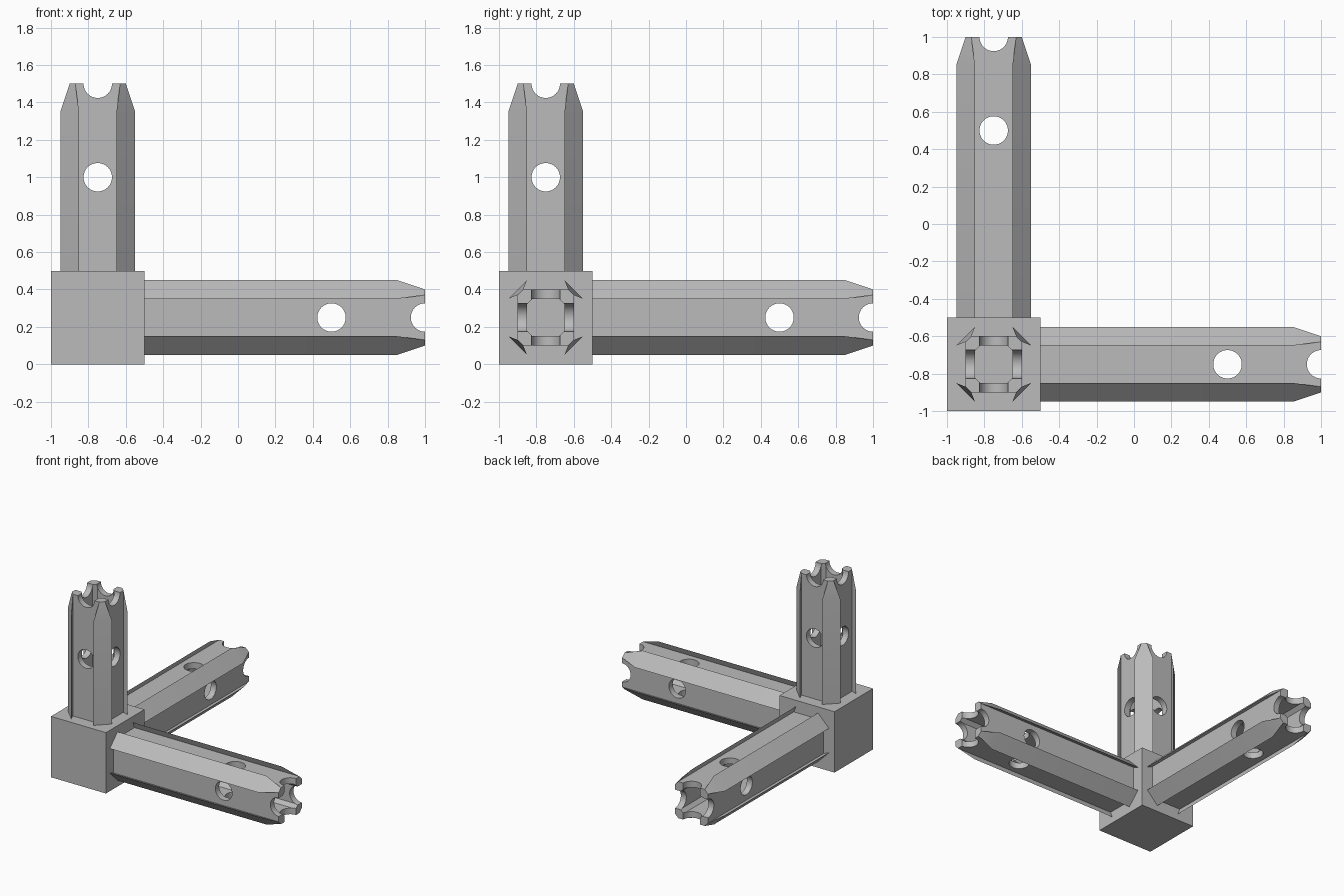
import bpy, bmesh
from math import pi
from mathutils import Matrix, Vector

old = bpy.data.objects.get("Cube")
if old:
    bpy.data.objects.remove(old, do_unlink=True)

grey = bpy.data.materials.new("plain grey")
grey.use_nodes = True
GREY = (0.5, 0.5, 0.5, 1)
grey.diffuse_color = GREY
grey.node_tree.nodes["Principled BSDF"].inputs["Base Color"].default_value = GREY

CENTRE = Vector((-0.75, -0.75, 0.25))
HALF = 0.25      # half the corner block
TAPER = 0.15     # length of the tapered tip
EMBED = 0.02     # how far arms sink into the block


def finish(bm, name):
    bmesh.ops.recalc_face_normals(bm, faces=bm.faces)
    mesh = bpy.data.meshes.new(name)
    bm.to_mesh(mesh)
    bm.free()
    mesh.materials.append(grey)
    obj = bpy.data.objects.new(name, mesh)
    bpy.context.collection.objects.link(obj)
    return obj


def loft(name, sections):
    """Join (height, corner outline) sections, each outline repeated four times."""
    bm = bmesh.new()
    rings = []
    for z, corner in sections:
        turns = [Matrix.Rotation(q * pi / 2, 3, 'Z') for q in range(4)]
        rings.append([bm.verts.new(t @ Vector((x, y, z))) for t in turns for x, y in corner])
    n = len(rings[0])
    for low, high in zip(rings, rings[1:]):
        for i in range(n):
            j = (i + 1) % n
            bm.faces.new((low[i], low[j], high[j], high[i]))
    bm.faces.new(rings[0])
    bm.faces.new(rings[-1])
    bmesh.ops.remove_doubles(bm, verts=bm.verts, dist=1e-5)
    return finish(bm, name)


def cut(obj, cutter):
    mod = obj.modifiers.new("cut", 'BOOLEAN')
    mod.operation = 'DIFFERENCE'
    mod.solver = 'EXACT'
    mod.object = cutter
    bpy.context.view_layer.objects.active = obj
    bpy.ops.object.modifier_apply(modifier=mod.name)
    bpy.data.objects.remove(cutter, do_unlink=True)


def pin_hole(z, axis):
    bm = bmesh.new()
    turn = Matrix.Translation((0, 0, z)) @ Matrix.Rotation(pi / 2, 4, axis)
    bmesh.ops.create_cone(bm, cap_ends=True, segments=48, radius1=0.076,
                          radius2=0.076, depth=0.6, matrix=turn)
    return finish(bm, "hole_cutter")


def arm(name, length, turn):
    # Square tube whose corners flare into overhanging bevelled ribs
    rib = [(0.15, 0.12), (0.2, 0.1), (0.1, 0.2), (0.12, 0.15)]
    tip = [rib[0], rib[0], rib[3], rib[3]]
    obj = loft(name, [(-EMBED, rib), (length - TAPER, rib), (length, tip)])
    # Hollow core, then crossing pin holes at mid arm and at the open end
    core = [(0.1, 0.072), (0.072, 0.1)]
    cut(obj, loft("core_cutter", [(-0.1, core), (length + 0.1, core)]))
    for z in (length - 0.5, length):
        for axis in 'XY':
            cut(obj, pin_hole(z, axis))
    # Stand the arm on its face of the block
    rot = turn.to_4x4()
    obj.data.transform(Matrix.Translation(CENTRE) @ rot @ Matrix.Translation((0, 0, HALF)))
    bpy.ops.object.select_all(action='DESELECT')
    obj.select_set(True)
    bpy.context.view_layer.objects.active = obj
    bpy.ops.object.shade_smooth_by_angle(angle=pi / 9)
    return obj


# Corner block
bm = bmesh.new()
bmesh.ops.create_cube(bm, size=2 * HALF, matrix=Matrix.Translation(CENTRE))
finish(bm, "corner_block")

# Three arms: sideways, backwards and up
arm("side_arm", 1.5, Matrix.Rotation(pi / 2, 3, 'Y'))
arm("back_arm", 1.5, Matrix.Rotation(-pi / 2, 3, 'X'))
arm("upright_arm", 1.0, Matrix.Identity(3))
